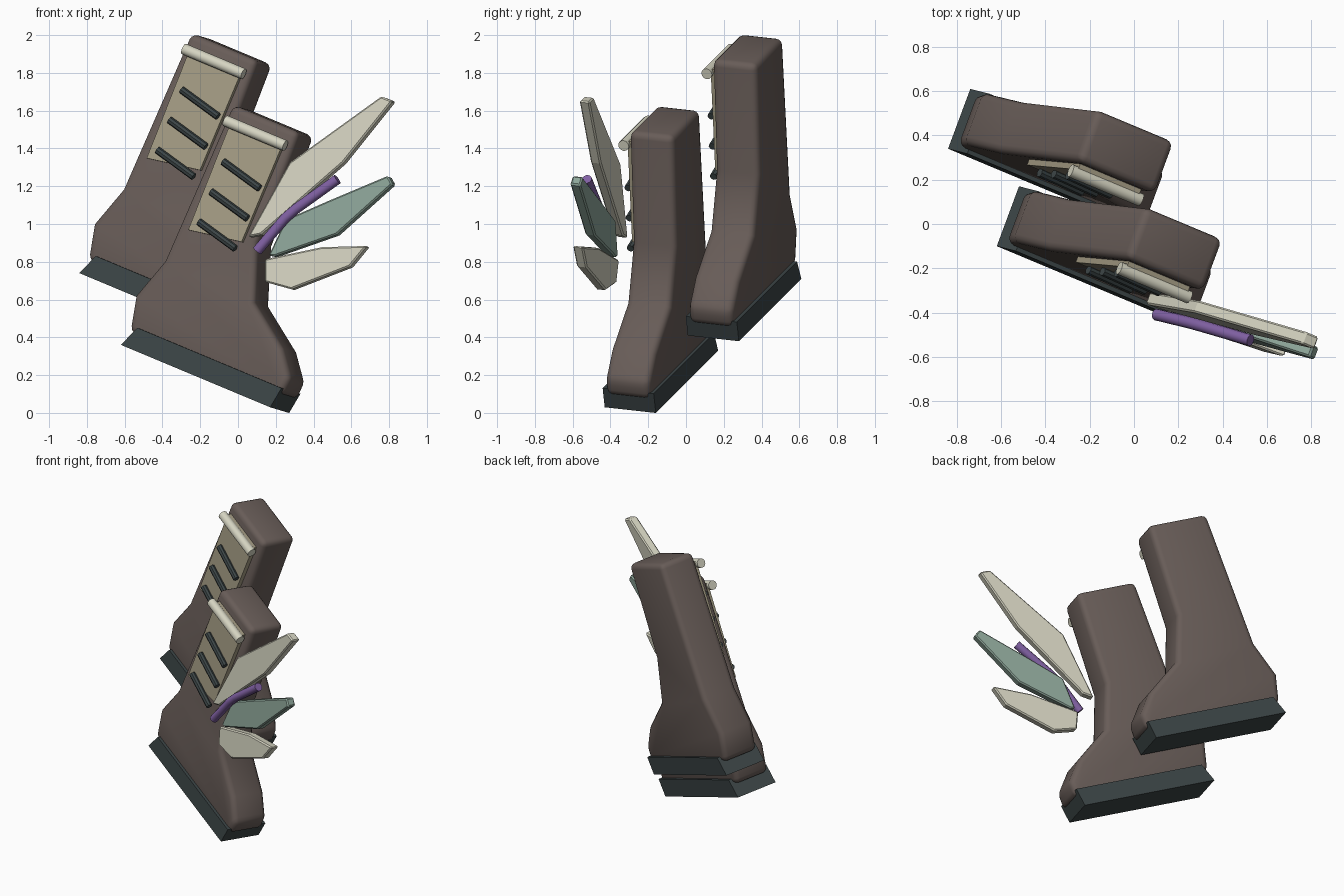
import bpy, bmesh, math
from mathutils import Vector, Matrix

if "Cube" in bpy.data.objects:
    bpy.data.objects.remove(bpy.data.objects["Cube"])


def material(name, rgb):
    m = bpy.data.materials.new(name)
    m.diffuse_color = (*rgb, 1)
    m.use_nodes = True
    m.node_tree.nodes["Principled BSDF"].inputs["Base Color"].default_value = m.diffuse_color
    return m


LEATHER = material("brown_leather", (0.138, 0.108, 0.097))
RUBBER = material("dark_slate", (0.045, 0.06, 0.062))
TAN = material("tan_cloth", (0.37, 0.33, 0.23))
CREAM = material("cream", (0.66, 0.65, 0.53))
SAGE = material("sage_green", (0.27, 0.38, 0.32))
PURPLE = material("purple", (0.22, 0.12, 0.37))

# Tilted boot frame: local x = heel to toe, y = across, z = up the shaft
U = Vector((0.861, -0.36, -0.36)).normalized()
V = Vector((0.345, 0.931, -0.103))
V = (V - U * V.dot(U)).normalized()
W = U.cross(V)
ROT = Matrix((U, V, W)).transposed().to_4x4()


def finish(ob, mat, frame, smooth=False, bevel=0, segments=1):
    ob.matrix_world = frame
    ob.data.materials.clear()
    ob.data.materials.append(mat)
    bpy.ops.object.select_all(action='DESELECT')
    bpy.context.view_layer.objects.active = ob
    ob.select_set(True)
    if bevel:
        mod = ob.modifiers.new("soft_edges", 'BEVEL')
        mod.width = bevel
        mod.segments = segments
        mod.limit_method = 'ANGLE'
        mod.angle_limit = math.radians(40)
        bpy.ops.object.modifier_apply(modifier=mod.name)
    if smooth:
        bpy.ops.object.shade_smooth_by_angle(angle=math.radians(40))


def slab(name, profile, d0, d1, mat, frame, **kw):
    """Side profile extruded across the boot from d0 to d1."""
    bm = bmesh.new()
    face = bm.faces.new([bm.verts.new((s, d0, t)) for s, t in profile])
    ext = bmesh.ops.extrude_face_region(bm, geom=[face])
    moved = [g for g in ext["geom"] if isinstance(g, bmesh.types.BMVert)]
    bmesh.ops.translate(bm, verts=moved, vec=(0, d1 - d0, 0))
    bmesh.ops.recalc_face_normals(bm, faces=bm.faces)
    me = bpy.data.meshes.new(name)
    bm.to_mesh(me)
    bm.free()
    ob = bpy.data.objects.new(name, me)
    bpy.context.collection.objects.link(ob)
    finish(ob, mat, frame, **kw)


def rod(name, path, radius, mat, frame, res=2):
    """Round rod following a path."""
    cu = bpy.data.curves.new(name, 'CURVE')
    cu.dimensions = '3D'
    cu.bevel_depth = radius
    cu.bevel_resolution = res
    cu.use_fill_caps = True
    sp = cu.splines.new('POLY')
    sp.points.add(len(path) - 1)
    for p, co in zip(sp.points, path):
        p.co = (*co, 1)
    ob = bpy.data.objects.new(name, cu)
    bpy.context.collection.objects.link(ob)
    bpy.ops.object.select_all(action='DESELECT')
    bpy.context.view_layer.objects.active = ob
    ob.select_set(True)
    bpy.ops.object.convert(target='MESH')
    finish(bpy.context.object, mat, frame, smooth=True)


BODY = [(0.005, 0.08), (0.945, 0.08), (0.955, 0.18), (0.845, 0.313),
        (0.60, 0.48), (0.49, 0.78), (0.478, 1.402), (0.068, 1.402),
        (0.04, 0.50), (-0.04, 0.27)]
SOLE = [(0, 0), (0.918, 0), (0.937, 0.117), (0.05, 0.117)]
TONGUE = [(0.114, 0.70), (0.42, 0.75), (0.43, 1.33), (0.11, 1.33)]


def boot(prefix, frame):
    slab(prefix + "_boot_body", BODY, 0.02, 0.27, LEATHER, frame,
         smooth=True, bevel=0.035, segments=3)
    slab(prefix + "_sole", SOLE, 0, 0.29, RUBBER, frame)
    slab(prefix + "_tongue_panel", TONGUE, -0.008, 0.03, TAN, frame)
    rod(prefix + "_cuff_roll", [(0.085, -0.023, 1.31), (0.452, -0.023, 1.31)],
        0.03, CREAM, frame, 4)
    for i in range(3):
        t = 0.762 + 0.172 * i
        rod(f"{prefix}_lace_{i + 1}", [(0.16, -0.025, t), (0.408, -0.025, t - 0.056)],
            0.02, RUBBER, frame)


front = Matrix.Translation((-0.62, -0.10, 0.36)) @ ROT
back = Matrix.Translation((-0.84, 0.34, 0.74)) @ ROT
boot("front", front)
boot("back", back)

# Fan of blade-shaped feathers on the front boot
FEATHERS = [
    ("upper_feather", CREAM, [(0.466, 0.789), (0.527, 1.238), (0.87, 1.749),
                              (0.94, 1.75), (0.811, 1.348), (0.53, 0.829)]),
    ("middle_feather", SAGE, [(0.614, 0.742), (0.628, 0.953), (0.816, 1.134),
                              (1.073, 1.375), (1.116, 1.343), (0.928, 0.983), (0.646, 0.749)]),
    ("lower_feather", CREAM, [(0.602, 0.716), (0.876, 0.891), (1.111, 0.989),
                              (1.066, 0.854), (0.805, 0.623), (0.65, 0.605)]),
]
for name, mat, outline in FEATHERS:
    slab(name, outline, -0.07, -0.012, mat, front, bevel=0.008)

# Bent rod across the fan
rod("bent_rod", [(0.553, -0.09, 0.741), (0.632, -0.09, 0.96),
                 (0.668, -0.09, 1.025), (0.824, -0.09, 1.256)], 0.027, PURPLE, front, 3)
